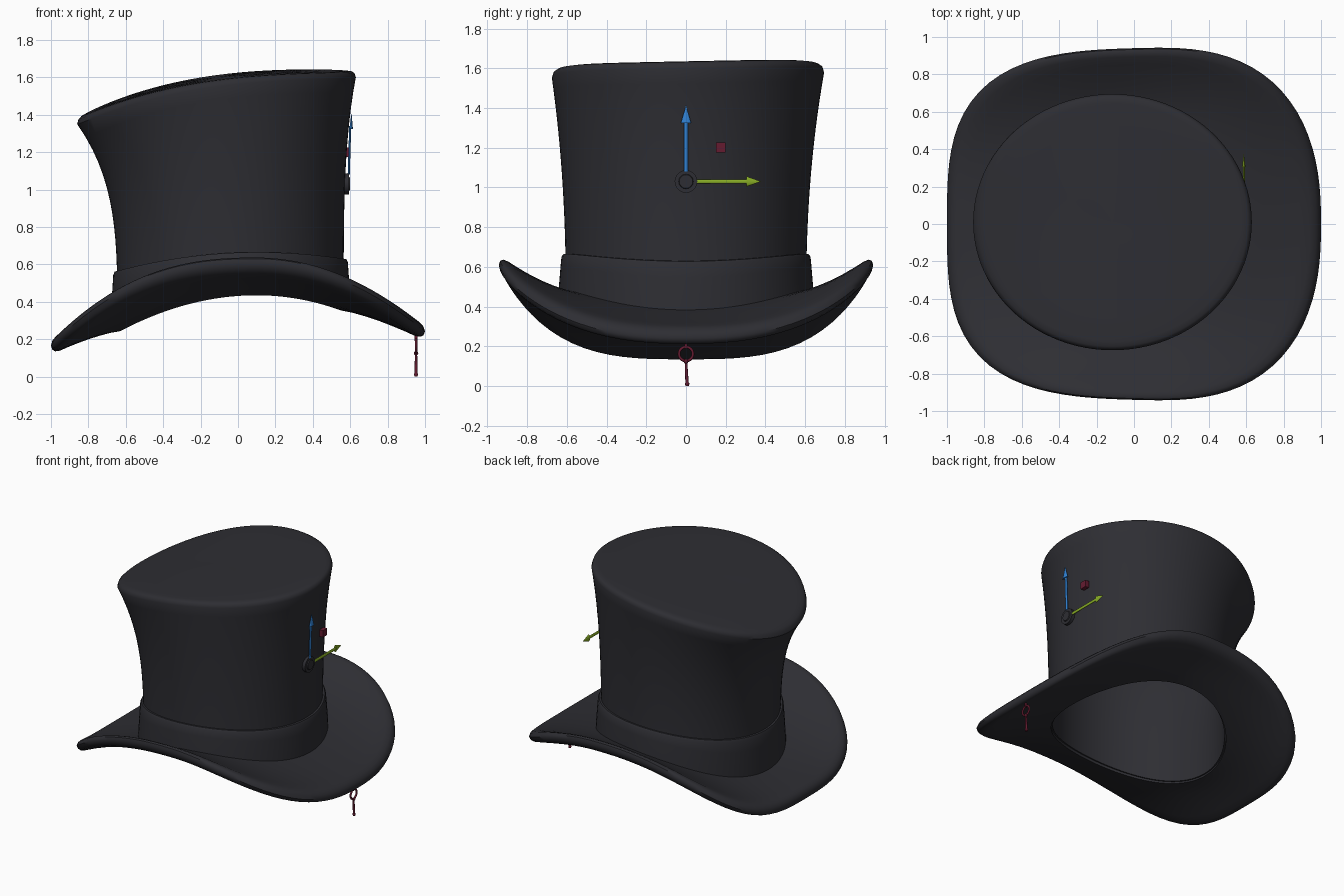
import bpy, bmesh, math
from math import cos, sin, pi
from mathutils import Vector

if "Cube" in bpy.data.objects:
    bpy.data.objects.remove(bpy.data.objects["Cube"])

N = 96


def material(name, rgb):
    m = bpy.data.materials.new(name)
    m.diffuse_color = (*rgb, 1)
    m.use_nodes = True
    m.node_tree.nodes["Principled BSDF"].inputs["Base Color"].default_value = m.diffuse_color
    return m


FELT = material("dark felt", (0.027, 0.027, 0.033))
BLUE = material("blue", (0.03, 0.22, 0.65))
GREEN = material("green", (0.25, 0.42, 0.02))
RED = material("dark red", (0.13, 0.011, 0.03))


def finish(name, bm, mat):
    bmesh.ops.recalc_face_normals(bm, faces=bm.faces)
    me = bpy.data.meshes.new(name)
    bm.to_mesh(me)
    bm.free()
    me.materials.append(mat)
    ob = bpy.data.objects.new(name, me)
    bpy.context.collection.objects.link(ob)
    bpy.ops.object.select_all(action='DESELECT')
    ob.select_set(True)
    bpy.context.view_layer.objects.active = ob
    bpy.ops.object.shade_smooth_by_angle(angle=math.radians(45))
    return ob


def loft(name, funcs, mat, closed):
    """Skin a list of ring functions t -> point; join the ends or cap them."""
    bm = bmesh.new()
    rings = [[bm.verts.new(f(2 * pi * i / N)) for i in range(N)] for f in funcs]
    pairs = list(zip(rings, rings[1:]))
    if closed:
        pairs.append((rings[-1], rings[0]))
    else:
        bm.faces.new(rings[0])
        bm.faces.new(rings[-1])
    for a, b in pairs:
        for i in range(N):
            j = (i + 1) % N
            bm.faces.new((a[i], a[j], b[j], b[i]))
    return finish(name, bm, mat)


def lerp(a, b, k):
    return a + (b - a) * k


# Height rules: arch falling off to both sides of x = 0.1
def arch(x, top, right, left, pr=2, pl=2):
    d = x - 0.1
    return top - (right * d ** pr if d > 0 else left * (-d) ** pl)


def z_seat(x):
    return arch(x, 0.455, 0.40, 0.36)


def z_edge(x):
    return arch(x, 0.61, 0.455, 0.35, 2, 2.5)


def z_band(x):
    return arch(x, 0.665, 0.16, 0.18)


def z_top(x, y):
    return 1.635 - 0.25 * max(0, (0.63 - x) / 1.49) ** 2.8 + 0.02 * y


# Brim: oval hole blended out to a rounded-square saddle edge with a thick lip
def brim_ring(r, off):
    def f(t):
        c, s = cos(t), sin(t)
        n = 2.85 - 0.35 * c
        rho = (abs(c) ** n + abs(s / 0.94) ** n) ** (-1 / n)
        ox, oy = rho * c, rho * s
        oy *= 1 + 0.03 * ox
        ix, iy = -0.04 + 0.59 * c, 0.59 * s
        z = lerp(z_seat(ix), z_edge(ox), r ** 1.2)
        return lerp(ix, ox, r), lerp(iy, oy, r), z + off
    return f


half = [(0, .02), (.15, .02), (.3, .022), (.45, .025), (.6, .03), (.75, .036),
        (.87, .042), (.94, .038), (.98, .024)]
section = half + [(1, 0)] + [(r, -o) for r, o in reversed(half)]
loft("brim", [brim_ring(r, o) for r, o in section], FELT, True)


# Crown: flared wall, tilted top, hollow inside
def crown_ring(v, off=0.0):
    def f(t):
        c, s = cos(t), sin(t)
        bx, by = -0.04 + 0.605 * c, 0.605 * s
        tx, ty = -0.115 + 0.745 * c, 0.01 + 0.685 * s
        x, y = lerp(bx, tx, v ** 3.6), lerp(by, ty, v ** 2.2)
        return x + off * c, y + off * s, lerp(z_seat(bx), z_top(tx, ty) - 0.035, v)
    return f


def cap_ring(k, dz):
    def f(t):
        x, y = -0.115 + 0.745 * k * cos(t), 0.01 + 0.685 * k * sin(t)
        return x, y, z_top(x, y) + dz
    return f


steps = [i / 16 for i in range(17)]
caps = [0.99, 0.97, 0.93, 0.75, 0.55, 0.35, 0.15, 0.01]
drop = [-0.012, -0.003] + [0] * 6
inner = [cap_ring(k, -0.05) for k in (0.01, 0.3, 0.6, 0.85)]
inner += [crown_ring(v, -0.025) for v in reversed(steps[:-1])]
outer = [crown_ring(v) for v in steps]
outer += [cap_ring(k, d) for k, d in zip(caps, drop)]
loft("crown", inner + outer, FELT, False)


# Hat band around the foot of the crown
def band_ring(k, off):
    def f(t):
        c, s = cos(t), sin(t)
        x, y = -0.04 + (0.605 + off) * c, (0.605 + off) * s
        return x, y, lerp(z_seat(x), z_band(x), k)
    return f


loft("hat_band", [band_ring(*p) for p in
                  [(0, -.01), (0, .038), (.3, .034), (.7, .027), (.95, .022),
                   (1, .014), (1, -.01)]], FELT, True)


# Small parts made from cones between two points
def rod(name, a, b, r1, r2, mat, flat=1.0, segs=16):
    a, b = Vector(a), Vector(b)
    bm = bmesh.new()
    bmesh.ops.create_cone(bm, cap_ends=True, segments=segs, radius1=r1,
                          radius2=r2, depth=(b - a).length)
    rot = Vector((0, 0, 1)).rotation_difference(b - a).to_matrix()
    mid = (a + b) / 2
    for v in bm.verts:
        p = rot @ v.co
        v.co = Vector((p.x * flat, p.y, p.z)) + mid
    return finish(name, bm, mat)


def ball(name, at, r, mat):
    bm = bmesh.new()
    bmesh.ops.create_uvsphere(bm, u_segments=16, v_segments=10, radius=r)
    bmesh.ops.translate(bm, verts=bm.verts, vec=at)
    return finish(name, bm, mat)


# Dial on the crown with a blue and a green arrow and a red plate
rod("dial", (.55, 0, 1.03), (.593, 0, 1.03), .057, .057, FELT, segs=32)
rod("dial_cap", (.59, 0, 1.03), (.6, 0, 1.03), .038, .034, FELT, segs=32)
rod("blue_shaft", (.588, 0, 1.08), (.604, 0, 1.34), .011, .011, BLUE, .5)
rod("blue_tip", (.604, 0, 1.325), (.608, 0, 1.41), .026, .001, BLUE, .35)
rod("green_shaft", (.587, .05, 1.03), (.587, .32, 1.03), .011, .011, GREEN, .5)
rod("green_tip", (.587, .305, 1.03), (.587, .375, 1.03), .026, .001, GREEN, .35)

bm = bmesh.new()
bmesh.ops.create_cube(bm, size=1)
for v in bm.verts:
    v.co = Vector((v.co.x * .03 + .58, v.co.y * .05 + .175, v.co.z * .05 + 1.2))
finish("red_plate", bm, RED)

# Red charm hanging from the brim edge
bpy.ops.mesh.primitive_torus_add(location=(.952, 0, .162), rotation=(0, pi / 2, 0),
                                 major_radius=.035, minor_radius=.007,
                                 major_segments=32, minor_segments=10)
ring = bpy.context.object
ring.name = "charm_ring"
ring.data.materials.append(RED)
bpy.ops.object.shade_smooth_by_angle(angle=math.radians(45))
rod("charm_hook", (.952, 0, .19), (.952, 0, .235), .008, .008, RED)
ball("charm_bead", (.952, 0, .125), .012, RED)
rod("charm_stem", (.952, .006, 0), (.952, 0, .125), .009, .006, RED)
ball("charm_end", (.952, .006, .011), .011, RED)
